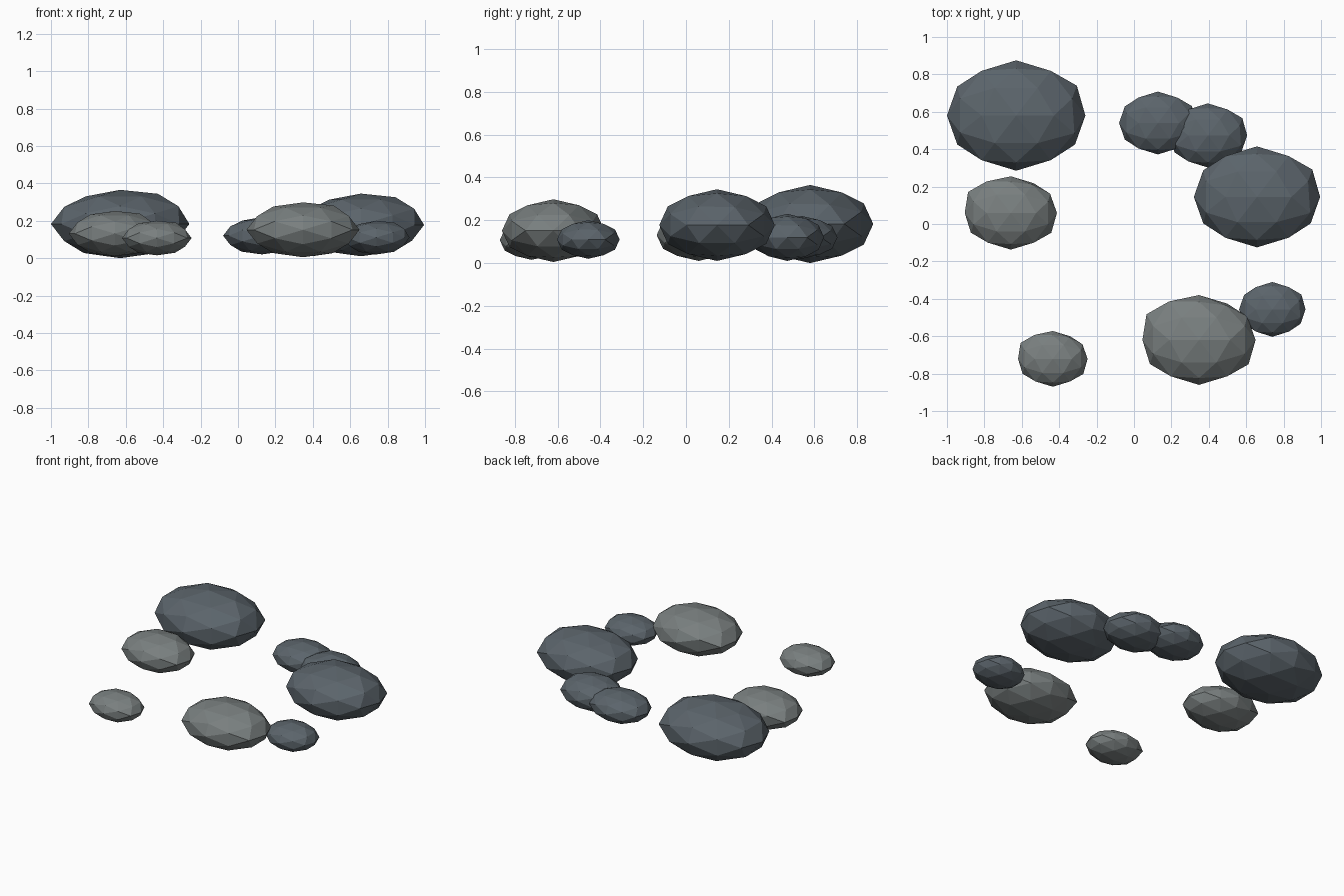
import bpy, bmesh, math
from mathutils import Matrix, Vector

if "Cube" in bpy.data.objects:
    bpy.data.objects.remove(bpy.data.objects["Cube"])


def material(name, rgb):
    m = bpy.data.materials.new(name)
    m.diffuse_color = (*rgb, 1)
    m.use_nodes = True
    m.node_tree.nodes["Principled BSDF"].inputs["Base Color"].default_value = m.diffuse_color
    return m


DARK = material("dark_stone", (0.105, 0.128, 0.147))
LIGHT = material("light_stone", (0.19, 0.212, 0.212))

# Bumps and dents shared by each kind of stone: direction -> radial factor
DARK_BUMPS = [((0.85, 0.53, 0), 1.03), ((0.53, 0, 0.85), 1.04),
              ((-0.53, 0, 0.85), 0.95), ((0.81, -0.31, 0.5), 1.04)]
LIGHT_BUMPS = [((-0.85, 0.53, 0), 1.09), ((-0.5, 0.81, 0.31), 1.06),
               ((-0.85, -0.53, 0), 1.02), ((0.53, 0, 0.85), 1.04),
               ((0.5, 0.81, 0.31), 0.95), ((0.85, -0.53, 0), 1.03)]


def stone(name, x0, x1, y0, y1, z0, z1, mat, bumps):
    """Faceted stone fitted to its bounds, with an icosahedron edge on top."""
    bm = bmesh.new()
    bmesh.ops.create_icosphere(bm, subdivisions=2, radius=1)
    bm.transform(Matrix.Rotation(-math.atan(2 / (1 + 5 ** 0.5)), 4, 'Y'))
    for direction, factor in bumps:
        d = Vector(direction).normalized()
        for v in bm.verts:
            if v.co.normalized().dot(d) > 0.99:
                v.co *= factor
    half = ((x1 - x0) / 2, (y1 - y0) / 2, (z1 - z0) / 2)
    bm.transform(Matrix.Translation(((x0 + x1) / 2, (y0 + y1) / 2, (z0 + z1) / 2))
                 @ Matrix.Diagonal((*half, 1)))
    me = bpy.data.meshes.new(name)
    bm.to_mesh(me)
    bm.free()
    me.materials.append(mat)
    bpy.context.collection.objects.link(bpy.data.objects.new(name, me))


# Dark stones
for name, *box in [
    ("large_dark_stone_left", -1.0, -0.26, 0.285, 0.875, 0.0, 0.365),
    ("large_dark_stone_right", 0.32, 0.995, -0.125, 0.415, 0.01, 0.345),
    ("small_dark_stone_back", -0.08, 0.335, 0.372, 0.708, 0.02, 0.22),
    ("small_dark_stone_middle", 0.185, 0.605, 0.302, 0.645, 0.01, 0.23),
    ("small_dark_stone_front", 0.562, 0.917, -0.603, -0.31, 0.02, 0.2),
]:
    stone(name, *box, DARK, DARK_BUMPS)

# Light stones
for name, *box in [
    ("large_light_stone", 0.045, 0.65, -0.86, -0.38, 0.005, 0.298),
    ("medium_light_stone", -0.905, -0.412, -0.137, 0.255, 0.01, 0.252),
    ("small_light_stone", -0.62, -0.248, -0.87, -0.572, 0.015, 0.2),
]:
    stone(name, *box, LIGHT, LIGHT_BUMPS)
